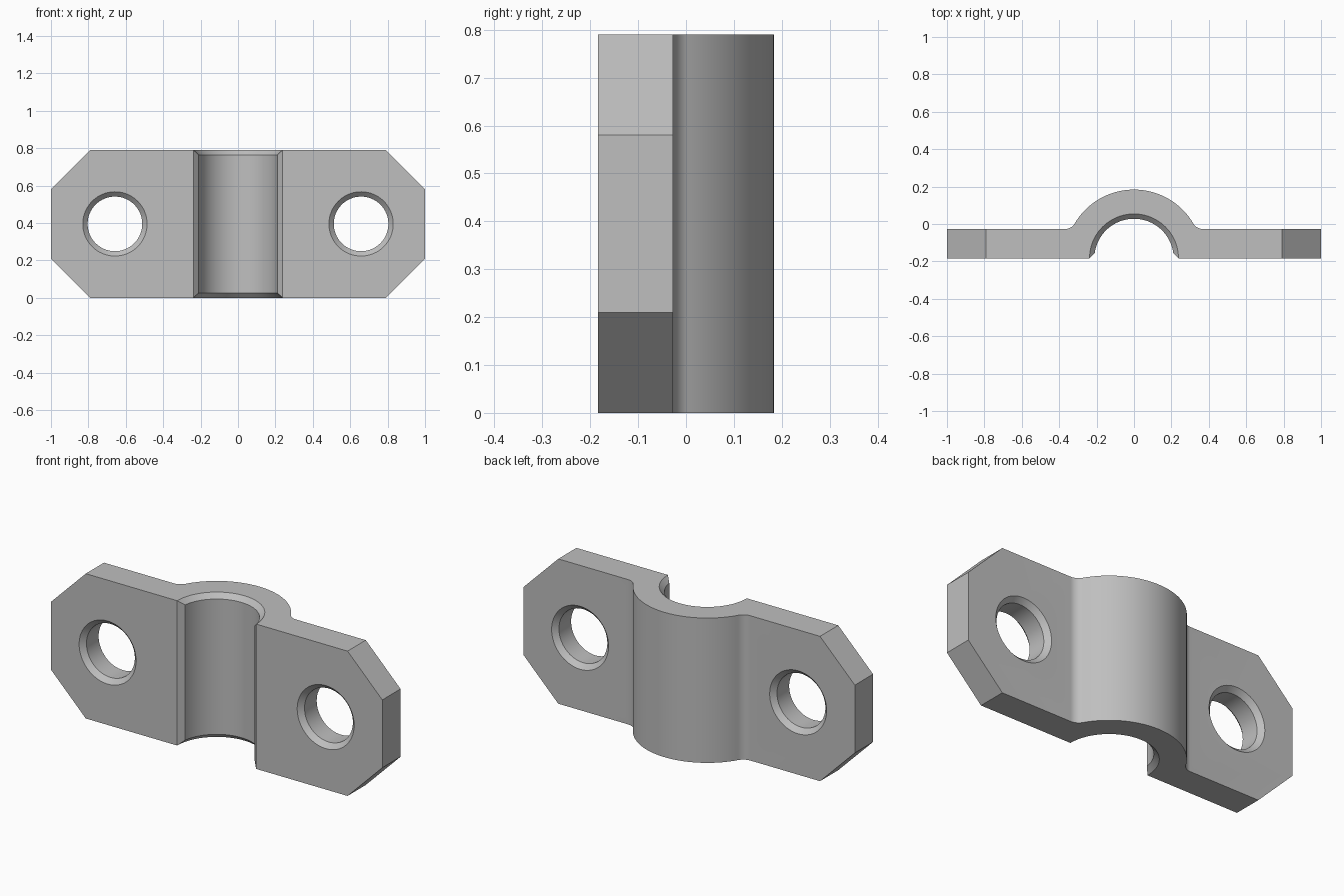
import bpy, bmesh
from math import sin, cos, pi, sqrt, atan2, radians
from mathutils import Matrix, Vector

cube = bpy.data.objects.get("Cube")
if cube:
    bpy.data.objects.remove(cube, do_unlink=True)

HEIGHT = 0.79
FRONT, BACK = -0.184, -0.027
R_OUT, R_IN, FILLET = 0.368, 0.212, 0.06
CORNER, BEVEL = 0.21, 0.026

grey = bpy.data.materials.new("grey_metal")
grey.use_nodes = True
colour = (0.52, 0.52, 0.52, 1)
grey.diffuse_color = colour
grey.node_tree.nodes["Principled BSDF"].inputs["Base Color"].default_value = colour


def finish(bm, name):
    bmesh.ops.recalc_face_normals(bm, faces=bm.faces)
    mesh = bpy.data.meshes.new(name)
    bm.to_mesh(mesh)
    bm.free()
    mesh.materials.append(grey)
    obj = bpy.data.objects.new(name, mesh)
    bpy.context.collection.objects.link(obj)
    return obj


def prism(points, z0, z1):
    """Extrude an outline in the xy plane from z0 to z1."""
    bm = bmesh.new()
    face = bm.faces.new([bm.verts.new((x, y, z0)) for x, y in points])
    geom = bmesh.ops.extrude_face_region(bm, geom=[face])["geom"]
    verts = [v for v in geom if isinstance(v, bmesh.types.BMVert)]
    bmesh.ops.translate(bm, verts=verts, vec=(0, 0, z1 - z0))
    return bm


def flared_cutter(name, radius, length, steps, matrix):
    """Round cutter that widens at 45 degrees past both ends."""
    extra = 0.03
    half = length / 2
    profile = [(radius + BEVEL + extra, half + extra), (radius, half - BEVEL)]
    profile += [(r, -z) for r, z in reversed(profile)]
    bm = bmesh.new()
    rings = [[bm.verts.new((r * cos(2 * pi * i / steps), r * sin(2 * pi * i / steps), z))
              for i in range(steps)] for r, z in profile]
    for a, b in zip(rings, rings[1:]):
        for i in range(steps):
            j = (i + 1) % steps
            bm.faces.new((a[i], a[j], b[j], b[i]))
    bm.faces.new(rings[0])
    bm.faces.new(rings[-1])
    bm.transform(matrix)
    return finish(bm, name)


# Clamp outline: half of the back edge with blended arch, then mirrored
fy = BACK + FILLET
fx = sqrt((R_OUT + FILLET) ** 2 - (fy - FRONT) ** 2)
lean = atan2(fy - FRONT, fx)
half = [(1, FRONT), (1, BACK)]
for i in range(11):
    a = -pi / 2 - (pi / 2 - lean) * i / 10
    half.append((fx + FILLET * cos(a), fy + FILLET * sin(a)))
for i in range(1, 33):
    a = lean + (pi / 2 - lean) * i / 32
    half.append((R_OUT * cos(a), FRONT + R_OUT * sin(a)))
outline = half + [(-x, y) for x, y in reversed(half[:-1])]
bm = prism(outline, 0, HEIGHT)

# Slanted corners
for sx in (-1, 1):
    for sz in (-1, 1):
        mid = HEIGHT / 2
        cut = bmesh.ops.bisect_plane(
            bm, geom=bm.verts[:] + bm.edges[:] + bm.faces[:],
            plane_co=Vector((sx, 0, mid + sz * (mid - CORNER))),
            plane_no=Vector((sx, 0, sz)), clear_outer=True)
        edges = [e for e in cut["geom_cut"] if isinstance(e, bmesh.types.BMEdge)]
        bmesh.ops.contextual_create(bm, geom=edges)
clamp = finish(bm, "clamp_half")

# Cutters: pipe groove, its bevelled front edges, bolt holes
turn = Matrix.Rotation(pi / 2, 4, "X")
cutters = [flared_cutter("groove_cutter", R_IN, HEIGHT, 96,
                         Matrix.Translation((0, FRONT, HEIGHT / 2)))]
inner, outer = (0.2, FRONT + 0.038), (0.268, FRONT - 0.03)
cutters.append(finish(prism([inner, outer, (-outer[0], outer[1]), (-inner[0], inner[1])],
                            -0.1, HEIGHT + 0.1), "groove_edge_cutter"))
for side, x in (("left", 0.658), ("right", -0.658)):
    place = Matrix.Translation((x, (FRONT + BACK) / 2, HEIGHT / 2)) @ turn
    cutters.append(flared_cutter(side + "_bolt_hole_cutter", 0.146, BACK - FRONT, 64, place))

for cutter in cutters:
    mod = clamp.modifiers.new(cutter.name, "BOOLEAN")
    mod.operation = "DIFFERENCE"
    mod.solver = "EXACT"
    mod.object = cutter
    cutter.hide_render = True
    cutter.hide_set(True)

# Apply the cuts, then shade
bpy.ops.object.select_all(action="DESELECT")
clamp.select_set(True)
bpy.context.view_layer.objects.active = clamp
for mod in list(clamp.modifiers):
    bpy.ops.object.modifier_apply(modifier=mod.name)
for cutter in cutters:
    bpy.data.objects.remove(cutter, do_unlink=True)
bpy.ops.object.shade_smooth_by_angle(angle=radians(25))
